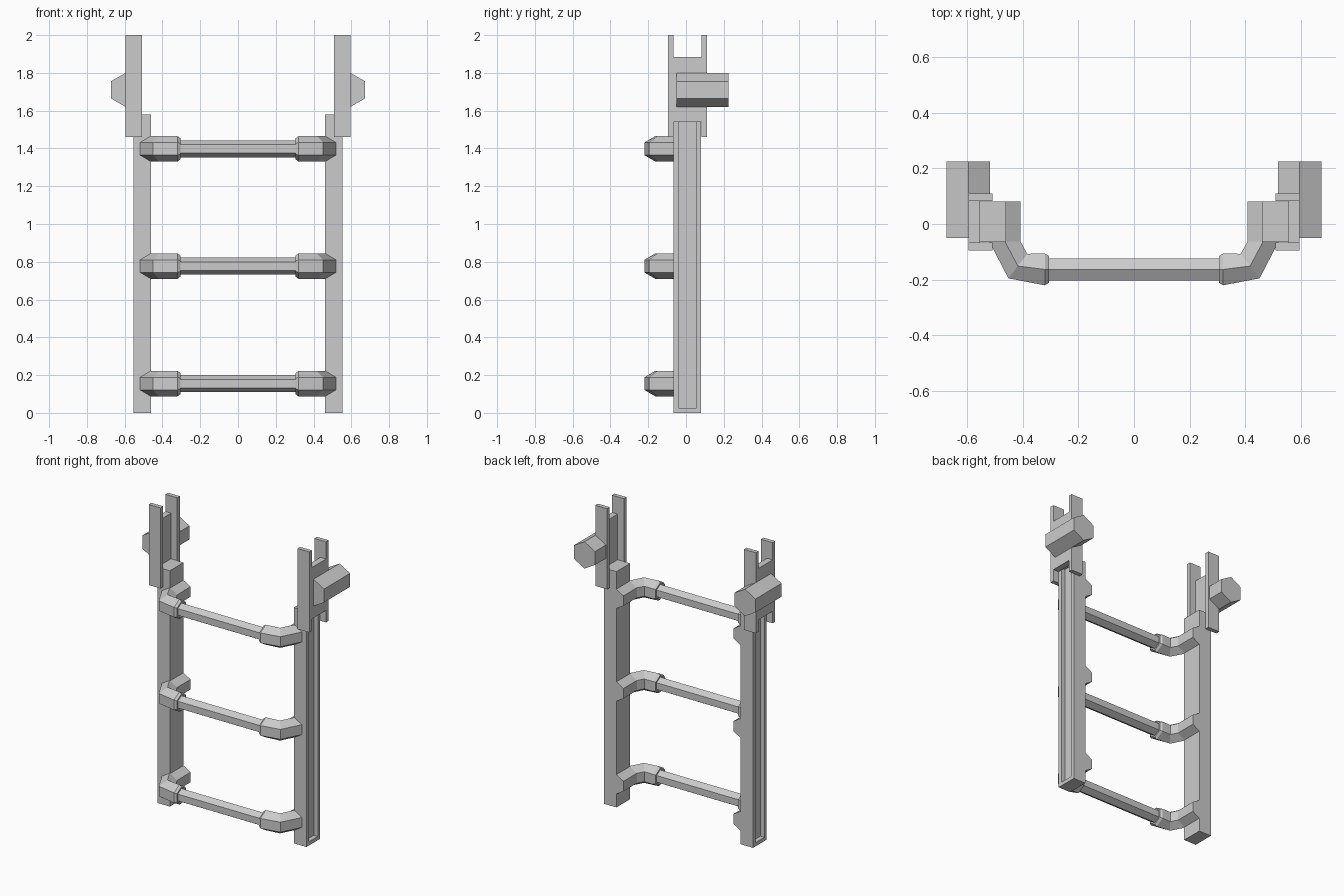
import bpy, bmesh
from math import cos, sin, pi

if "Cube" in bpy.data.objects:
    bpy.data.objects.remove(bpy.data.objects["Cube"])


def make(name, bm, mirror=True):
    bmesh.ops.recalc_face_normals(bm, faces=bm.faces)
    me = bpy.data.meshes.new(name)
    bm.to_mesh(me)
    bm.free()
    ob = bpy.data.objects.new(name, me)
    bpy.context.collection.objects.link(ob)
    if mirror:
        mod = ob.modifiers.new("mirror", 'MIRROR')
        mod.use_mirror_merge = False
    return ob


def box(bm, x, y, z):
    vs = bmesh.ops.create_cube(bm, size=1)['verts']
    for v in vs:
        v.co = [r[0] if c < 0 else r[1] for c, r in zip(v.co, (x, y, z))]


def loft(bm, rings):
    rows = [[bm.verts.new(p) for p in ring] for ring in rings]
    n = len(rows[0])
    for a, b in zip(rows, rows[1:]):
        for i in range(n):
            j = (i + 1) % n
            bm.faces.new((a[i], a[j], b[j], b[i]))
    bm.faces.new(rows[0])
    bm.faces.new(rows[-1])


def hex_ring(x, y, z, lx, ly, r):
    """Hexagon with points up; (lx, ly) is the sideways half width."""
    ring = []
    for k in range(6):
        a = pi / 6 + k * pi / 3
        s = cos(a) / cos(pi / 6)
        ring.append((x + lx * s, y + ly * s, z + r * sin(a)))
    return ring


# side rails with a shallow slot in the outer face
bm = bmesh.new()
box(bm, (0.46, 0.553), (-0.065, 0.08), (0, 1.58))
bm.normal_update()
outer = max(bm.faces, key=lambda f: f.calc_center_median().x)
bmesh.ops.inset_region(bm, faces=[outer], thickness=0.035)
floor = bmesh.ops.extrude_discrete_faces(bm, faces=[outer])['faces'][0]
bmesh.ops.translate(bm, verts=floor.verts, vec=(-0.03, 0, 0))
make("side_rail", bm)

# top brackets: two prongs joined by an outer web
bm = bmesh.new()
for y in ((-0.095, -0.067), (0.082, 0.11)):
    box(bm, (0.508, 0.595), y, (1.46, 2.0))
box(bm, (0.553, 0.595), (-0.067, 0.082), (1.54, 1.885))
make("top_bracket", bm)

# hexagonal pegs: half section against the bracket, full section behind it
bm = bmesh.new()
full = [hex_ring(0.595, y, 1.71, 0.078, 0, 0.09) for y in (0.1, 0.225)]
loft(bm, full)
half = [[(max(x, 0.59), y, z) for x, _, z in full[0]] for y in (-0.05, 0.1)]
half = [[(0.59, r[0][1], 1.80), r[0], r[5], (0.59, r[0][1], 1.62)] for r in half]
half = [[h[0], (0.595, h[0][1], 1.80), h[1], h[2], (0.595, h[0][1], 1.62), h[3]]
        for h in half]
loft(bm, half)
make("mount_peg", bm)

# rungs and their bent end connectors
stations = [(0.464, 0.08, -0.056, 0, 0.067), (0.464, -0.062, -0.056, 0, 0.067),
            (0.417, -0.151, -0.034, 0.044, 0.067), (0.32, -0.163, 0, 0.057, 0.067),
            (0.305, -0.163, 0, 0.048, 0.056)]
for i, z in enumerate((0.155, 0.777, 1.398)):
    bm = bmesh.new()
    loft(bm, [hex_ring(x, y, z, lx, ly, r) for x, y, lx, ly, r in stations])
    make(f"rung_connector_{i + 1}", bm)
    bm = bmesh.new()
    loft(bm, [hex_ring(x, -0.163, z, 0, 0.039, 0.045) for x in (-0.33, 0.33)])
    make(f"rung_{i + 1}", bm, mirror=False)
